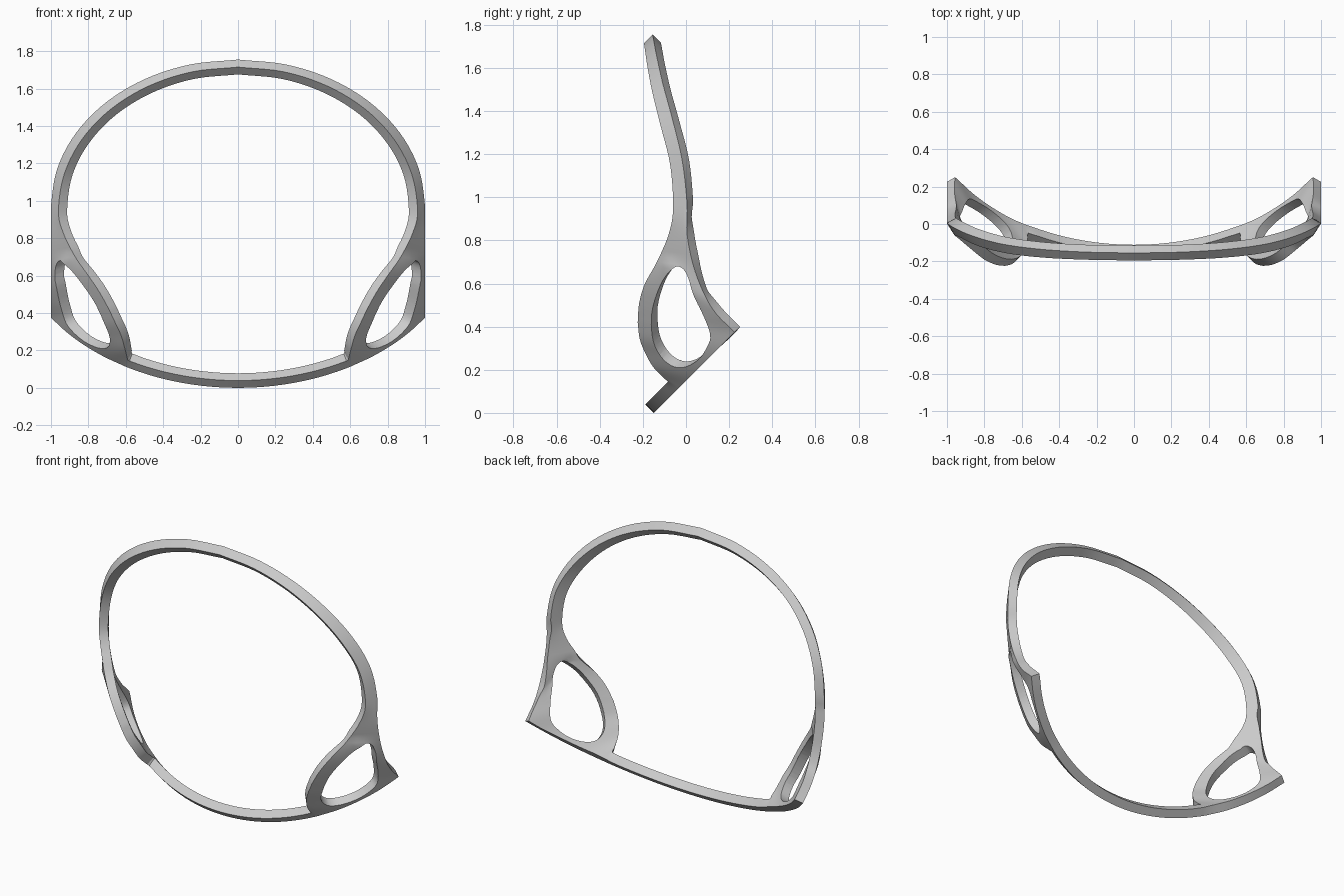
import bpy, bmesh, math
from mathutils import Vector

if "Cube" in bpy.data.objects:
    bpy.data.objects.remove(bpy.data.objects["Cube"])

R, U0, T, Q = 1.208, -0.106, 0.055, math.sqrt(2)


def wall_x(u):
    # half width of the curved lower wall at tilted coordinate u
    s = max(0.0, u - U0)
    return 1.0 if s >= 0.53 else math.sqrt(max(0.0, 2 * R * s - s * s))


def rim(x):
    # bottom edge, lying in a plane tilted by 45 degrees
    w = (U0 + R - math.sqrt(R * R - x * x)) * Q
    return Vector((x, (w - 0.15) / 2, (w + 0.15) / 2))


def spline(pts, n, closed=False):
    pts = [Vector(p) for p in pts]
    m, out = len(pts), []
    for i in range(m if closed else m - 1):
        if closed:
            a, b, c, d = (pts[(i + k) % m] for k in (-1, 0, 1, 2))
        else:
            b, c = pts[i], pts[i + 1]
            a = pts[i - 1] if i else b * 2 - c
            d = pts[i + 2] if i + 2 < m else c * 2 - b
        for k in range(n):
            t = k / n
            out.append(0.5 * (2 * b + (c - a) * t + (2 * a - 5 * b + 4 * c - d) * t * t
                              + (3 * b - a - 3 * c + d) * t ** 3))
    if not closed:
        out.append(pts[-1])
    return out


def make(name, bm):
    me = bpy.data.meshes.new(name)
    bm.to_mesh(me)
    bm.free()
    ob = bpy.data.objects.new(name, me)
    bpy.context.collection.objects.link(ob)
    return ob


# Front and back edges of the hoop, from the top centre to the side
front, back = [], []
ya = (-.195, -.191, -.18, -.157, -.118, -.073, -.06)
yb = (-.155, -.15, -.135, -.107, -.063, -.018, .005)
for i in range(7):
    a = math.radians(90 - 15 * i)
    front.append((0.96 * math.cos(a), ya[i], 0.95 + 0.765 * math.sin(a)))
    back.append((math.cos(a), yb[i], 0.97 + 0.785 * math.sin(a)))
# Edges of the side panel down to its rear corner
front += [(.935, -.08, .83), (.87, -.135, .7), (.80, -.19, .6), (.74, -.217, .51), (.69, -.224, .42)]
back += [(1, .005, .83), (1, .035, .68), (1, .085, .55), (1, .14, .46), rim(1)]
# Edges of the side panel from the corner to the bottom bar
front2 = [front[-1], (.655, -.215, .345), (.625, -.19, .28), (.605, -.15, .21), (.59, -.09, .15)]
back2 = [rim(x) for x in (1, .92, .83, .72, .60)]
A = spline(front, 5)[:-1] + spline(front2, 5)
B = spline(back, 5)[:-1] + spline(back2, 5)
# Bottom bar to the centre
lift = Vector((0, -T / Q, T / Q))
for i in range(13):
    p = rim(0.58 * (1 - i / 12))
    A.append(p + lift)
    B.append(p)

# Outer sheet of one half, mirrored and thickened
COLS = 8
bm = bmesh.new()
rows = []
for a, b in zip(A, B):
    ua, ub = (a.y + a.z) / Q, (b.y + b.z) / Q
    ea, eb = a.x - wall_x(ua), b.x - wall_x(ub)
    row = []
    for j in range(COLS + 1):
        s = j / COLS
        p = a.lerp(b, s)
        p.x = min(1.0, wall_x(ua + (ub - ua) * s) + ea + (eb - ea) * s)
        row.append(bm.verts.new(p))
    rows.append(row)
for r, q in zip(rows, rows[1:]):
    for j in range(COLS):
        bm.faces.new((r[j], q[j], q[j + 1], r[j + 1]))
frame = make("frame_band", bm)
mir = frame.modifiers.new("mirror", 'MIRROR')
mir.merge_threshold = 0.0005
sol = frame.modifiers.new("thickness", 'SOLIDIFY')
sol.thickness = T
sol.offset = -1

# Cutter for the rounded side windows
outline = [(-.06, .66), (-.11, .62), (-.15, .55), (-.175, .45), (-.16, .35), (-.12, .27), (-.06, .22),
           (0, .215), (.06, .25), (.1, .31), (.11, .36), (.08, .44), (.03, .54), (-.01, .64)]
pts = spline([(0, y, z) for y, z in outline], 4, True)
for side in (1, -1):
    bm = bmesh.new()
    outer, inner = [], []
    for p in pts:
        u = (p.y + p.z) / Q
        x = wall_x(u)
        nu = (u - U0 - R) / R
        nrm = Vector((x, nu / Q, nu / Q)).normalized()
        base = Vector((x, p.y, p.z))
        for ring, d in ((outer, 0.1), (inner, -0.14)):
            v = base + nrm * d
            v.x *= side
            ring.append(bm.verts.new(v))
    n = len(pts)
    for i in range(n):
        k = (i + 1) % n
        bm.faces.new((outer[i], outer[k], inner[k], inner[i]))
    caps = [bm.faces.new(outer), bm.faces.new(inner)]
    bmesh.ops.triangulate(bm, faces=caps)
    bmesh.ops.recalc_face_normals(bm, faces=bm.faces)
    cutter = make("window_cutter", bm)
    cutter.hide_render = True
    cut = frame.modifiers.new("window", 'BOOLEAN')
    cut.operation = 'DIFFERENCE'
    cut.solver = 'EXACT'
    cut.object = cutter

# Apply everything, drop the cutters and smooth the surfaces
bpy.context.view_layer.objects.active = frame
frame.select_set(True)
for m in list(frame.modifiers):
    bpy.ops.object.modifier_apply(modifier=m.name)
for ob in [o for o in bpy.data.objects if o.name.startswith("window_cutter")]:
    bpy.data.objects.remove(ob)
bpy.ops.object.shade_smooth_by_angle(angle=math.radians(30))
